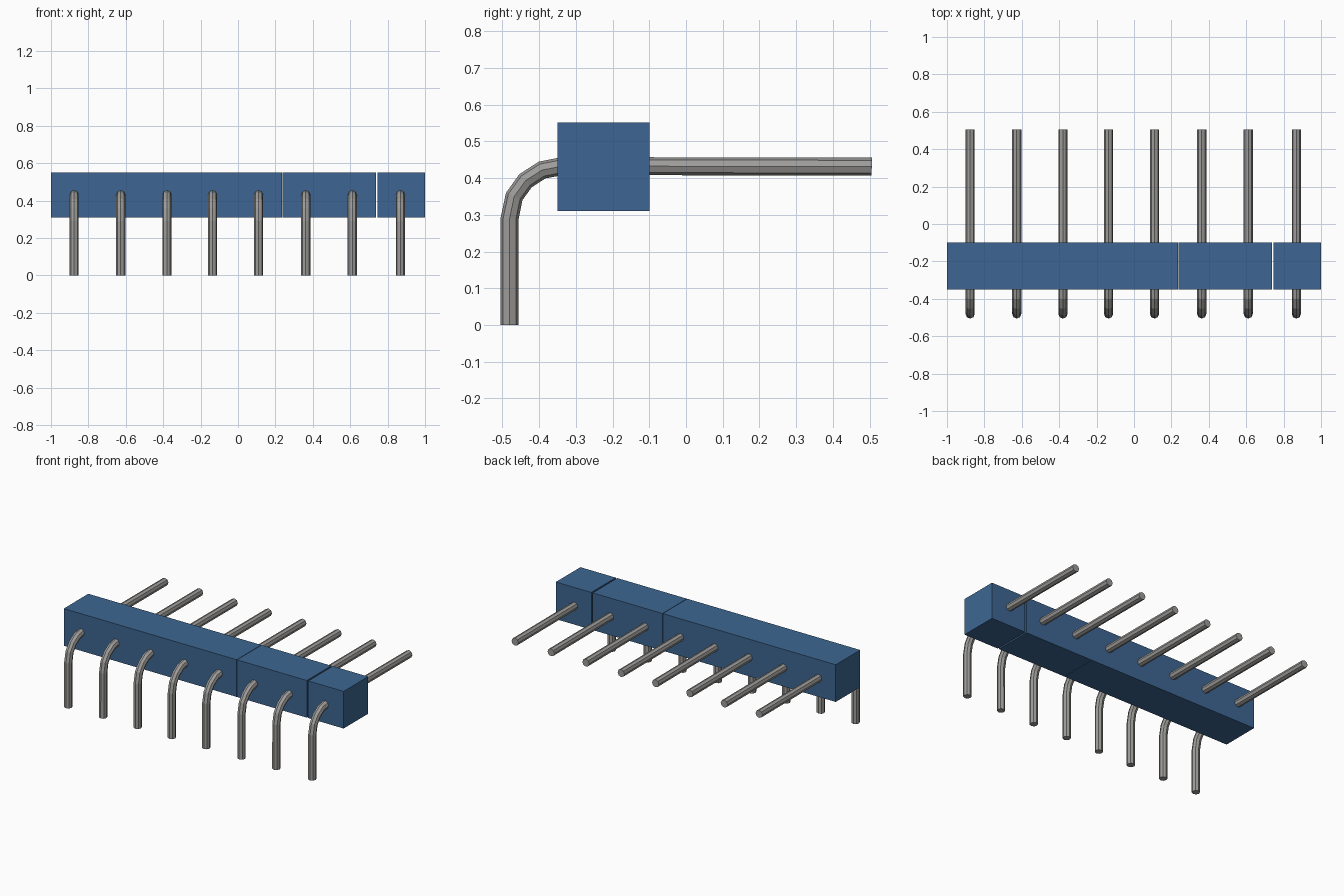
import bpy, bmesh, math
from mathutils import Vector

cube = bpy.data.objects.get("Cube")
if cube:
    bpy.data.objects.remove(cube, do_unlink=True)


def material(name, rgb):
    m = bpy.data.materials.new(name)
    m.use_nodes = True
    m.diffuse_color = (*rgb, 1)
    bsdf = next(n for n in m.node_tree.nodes if n.type == 'BSDF_PRINCIPLED')
    bsdf.inputs["Base Color"].default_value = (*rgb, 1)
    return m


blue = material("blue plastic", (0.047, 0.134, 0.29))
steel = material("grey metal", (0.34, 0.335, 0.325))


def add_object(name, bm, mat):
    bmesh.ops.recalc_face_normals(bm, faces=bm.faces)
    mesh = bpy.data.meshes.new(name)
    bm.to_mesh(mesh)
    bm.free()
    mesh.materials.append(mat)
    obj = bpy.data.objects.new(name, mesh)
    bpy.context.collection.objects.link(obj)
    return obj


def housing(name, x0, x1):
    bm = bmesh.new()
    bmesh.ops.create_cube(bm, size=1)
    for v in bm.verts:
        v.co = ((x0 + x1) / 2 + v.co.x * (x1 - x0),
                -0.225 + v.co.y * 0.25, 0.431 + v.co.z * 0.24)
    return add_object(name, bm, blue)


# Centre line of a bent pin as (y, z)
PATH = [(-0.481, 0), (-0.481, 0.288), (-0.468, 0.35), (-0.437, 0.393),
        (-0.392, 0.422), (-0.335, 0.433), (0.506, 0.431)]
RADIUS, SIDES = 0.0245, 8


def pin(name, x):
    bm = bmesh.new()
    pts = [Vector((x, y, z)) for y, z in PATH]
    rings = []
    for i, p in enumerate(pts):
        # Mitre direction halfway between neighbouring segments
        d_in = (p - pts[i - 1]).normalized() if i else Vector((0, 0, 1))
        d_out = (pts[i + 1] - p).normalized() if i < len(pts) - 1 else Vector((0, 1, 0))
        t = (d_in + d_out).normalized()
        side = Vector((1, 0, 0))
        up = t.cross(side)
        ring = []
        for k in range(SIDES):
            a = math.tau * k / SIDES
            ring.append(bm.verts.new(p + RADIUS * (side * math.cos(a) + up * math.sin(a))))
        rings.append(ring)
    for a, b in zip(rings, rings[1:]):
        for k in range(SIDES):
            n = (k + 1) % SIDES
            bm.faces.new((a[k], a[n], b[n], b[k]))
    bm.faces.new(rings[0])
    bm.faces.new(rings[-1])
    return add_object(name, bm, steel)


# Eight housing blocks: start and end along x, with one open seam
edges = [-1, -0.75, -0.5, -0.25, 0, 0.237, 0.49, 0.742, 1]
gaps = {0.237: 0.0015, 0.742: 0.005}
for i, (a, b) in enumerate(zip(edges, edges[1:]), 1):
    housing(f"housing_block_{i}", a + gaps.get(a, 0), b - gaps.get(b, 0))

# One bent pin through each block
for i, x in enumerate([-0.876, -0.627, -0.38, -0.136, 0.11, 0.362, 0.611, 0.868], 1):
    pin(f"bent_pin_{i}", x)
